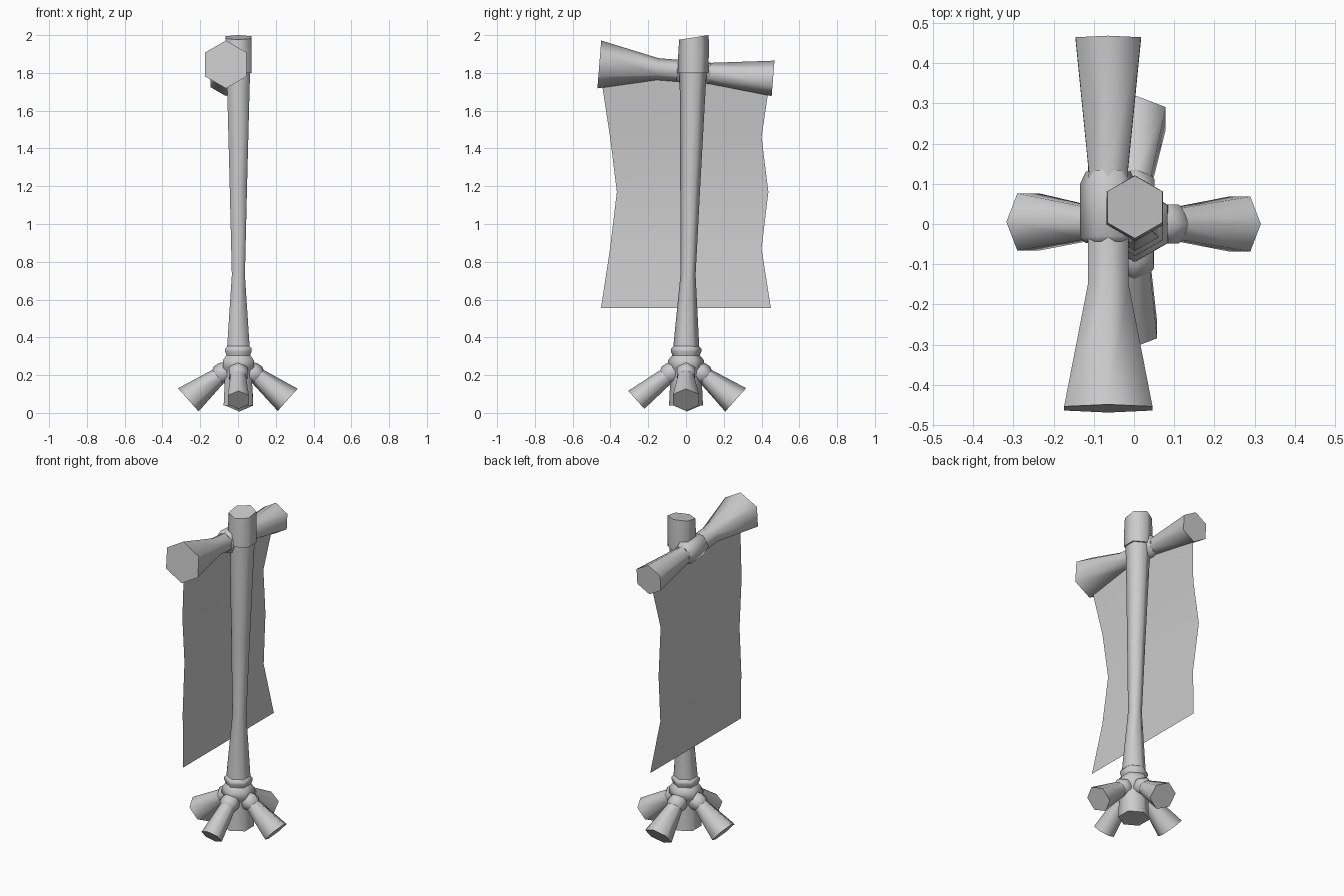
import bpy
import bmesh
import math
from mathutils import Vector

if "Cube" in bpy.data.objects:
    bpy.data.objects.remove(bpy.data.objects["Cube"])

grey = bpy.data.materials.new("stone_grey")
grey.diffuse_color = (0.6, 0.6, 0.6, 1)
grey.use_nodes = True
grey.node_tree.nodes["Principled BSDF"].inputs["Base Color"].default_value = grey.diffuse_color


def finish(bm, name):
    mesh = bpy.data.meshes.new(name)
    bm.to_mesh(mesh)
    bm.free()
    mesh.materials.append(grey)
    obj = bpy.data.objects.new(name, mesh)
    bpy.context.collection.objects.link(obj)


def tube(name, rings, axis, ref, end_axis=None):
    """Six-sided capped tube; rings are (centre, radius), ref aims one corner."""
    bm = bmesh.new()
    loops = []
    for i, (centre, radius) in enumerate(rings):
        n = Vector(end_axis if end_axis and i == len(rings) - 1 else axis).normalized()
        u = Vector(ref)
        u = (u - n * u.dot(n)).normalized()
        v = n.cross(u)
        angles = [k * math.pi / 3 for k in range(6)]
        loops.append([bm.verts.new(Vector(centre) + radius * (u * math.cos(a) + v * math.sin(a)))
                      for a in angles])
    for a, b in zip(loops, loops[1:]):
        for k in range(6):
            j = (k + 1) % 6
            bm.faces.new((a[k], a[j], b[j], b[k])).smooth = True
    bm.faces.new(loops[0][::-1])
    bm.faces.new(loops[-1])
    finish(bm, name)


def upright(profile):
    # pole centre line leans slightly to the back
    return [((0.002, max(0.0, (z - 0.3) * 0.025), z), r) for z, r in profile]


X, Y, Z = (1, 0, 0), (0, 1, 0), (0, 0, 1)

# Pole, its thicker head and the base
tube("pole", upright([(0.28, 0.07), (0.36, 0.068), (0.73, 0.04), (1.2, 0.053),
                      (1.7, 0.068), (1.84, 0.073)]), Z, Y)
tube("pole_head", upright([(1.80, 0.081), (1.91, 0.081), (1.988, 0.079)]), Z, Y,
     end_axis=(0, -0.16, 1))
tube("base_ring", upright([(0.29, 0.073), (0.31, 0.074), (0.325, 0.081), (0.34, 0.081),
                           (0.353, 0.068)]), Z, Y)
tube("base_core", upright([(0.04, 0.09), (0.20, 0.082), (0.225, 0.082), (0.24, 0.095),
                           (0.28, 0.094), (0.305, 0.073)]), Z, Y)

# Crossbar sloping down to the back, with a collar at the pole
BAR = Vector((0, 1, -0.08))


def along_bar(profile):
    return [((-0.064, y, 1.808 - 0.08 * y), r) for y, r in profile]


tube("crossbar", along_bar([(-0.459, 0.127), (-0.15, 0.058), (0.0, 0.058),
                            (0.13, 0.056), (0.461, 0.094)]), BAR, Z)
tube("crossbar_collar", along_bar([(-0.047, 0.056), (-0.035, 0.07), (0.10, 0.07),
                                   (0.13, 0.056)]), BAR, X)

# Four splayed legs, the front one thinner; side is a small sideways drift
for name, d, r, side in (("right", (1, 0), 0.079, 0.0), ("left", (-1, 0), 0.082, 0.005),
                         ("back", (0, 1), 0.083, 0.007), ("front", (0, -1), 0.064, 0.002)):
    out = Vector((d[0], d[1], 0))
    drift = Vector((abs(d[1]), abs(d[0]), 0)) * side

    def at(s, z):
        return out * s + drift * (s / 0.26) + Vector((0, 0, z))

    slope = out * 0.75 + Vector((0, 0, -0.67))
    tube(name + "_leg", [(at(0.03, 0.25), 0.042), (at(0.10, 0.197), 0.045),
                         (at(0.263, 0.069), r)], slope, Z)
    tube(name + "_leg_knuckle", [(at(0.05, 0.235), 0.045), (at(0.068, 0.22), 0.056),
                                 (at(0.092, 0.202), 0.056), (at(0.108, 0.189), 0.045)], slope, Z)

# Hanging cloth billowing sideways: (height, sideways offset, front edge, back edge)
bm = bmesh.new()
rows = [(1.78, -0.064, -0.45, 0.445), (1.71, -0.07, -0.44, 0.437),
        (1.46, -0.104, -0.402, 0.40), (1.17, -0.115, -0.366, 0.436),
        (0.87, -0.102, -0.402, 0.40), (0.555, -0.066, -0.45, 0.449)]
edges = [[bm.verts.new((x, y, z)) for y in (y0, y1)] for z, x, y0, y1 in rows]
for a, b in zip(edges, edges[1:]):
    bm.faces.new((a[0], b[0], b[1], a[1])).smooth = True
finish(bm, "cloth")
